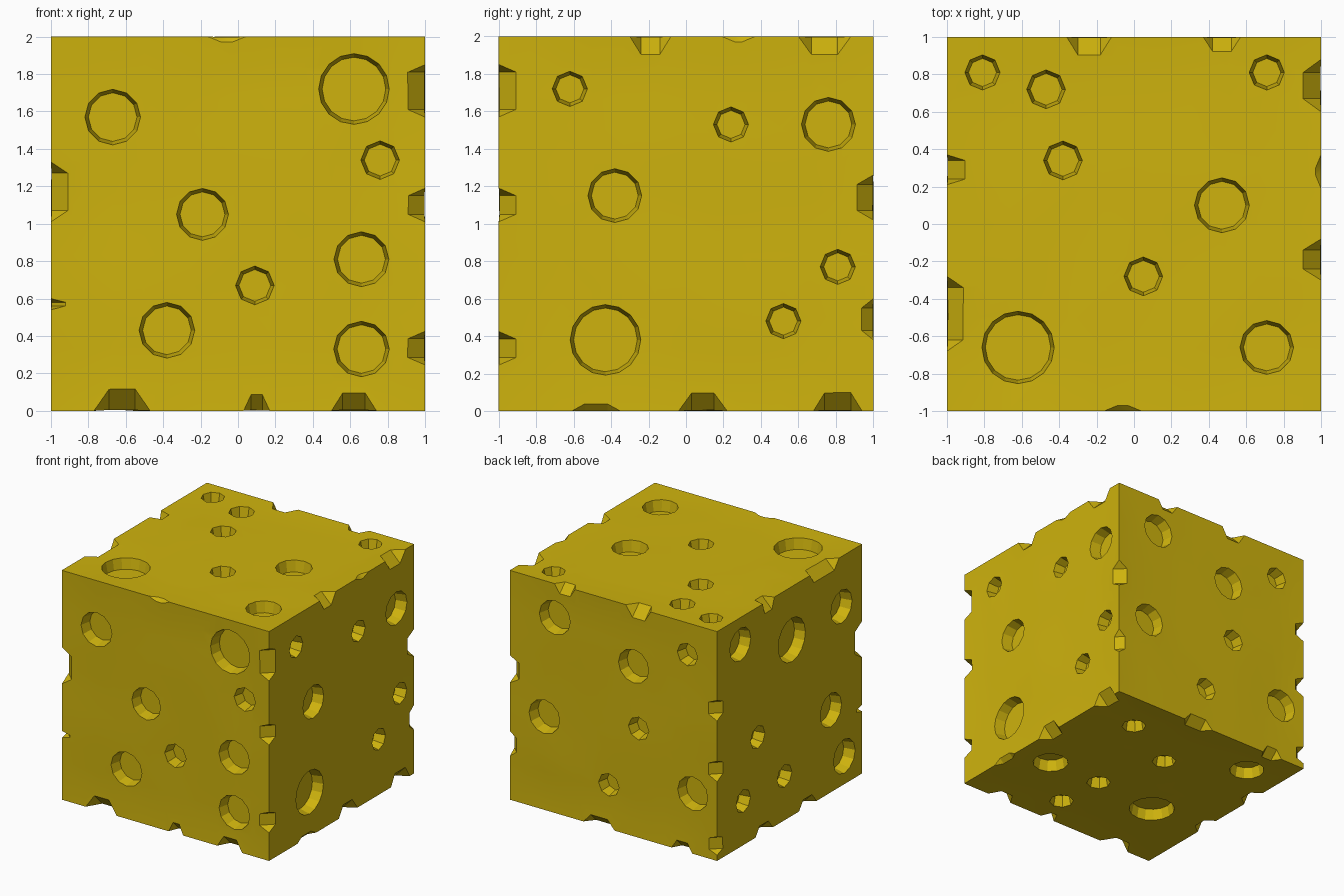
import bpy, bmesh
from mathutils import Vector, Matrix, noise

if "Cube" in bpy.data.objects:
    bpy.data.objects.remove(bpy.data.objects["Cube"])

# Round holes per face: (first coord, second coord, radius); order follows x, y, z without the face axis
HOLES = {
    (1, -1): [(-.67, 1.57, .15), (.62, 1.72, .19), (.76, 1.34, .105), (-.19, 1.05, .14),
              (.66, .81, .148), (.09, .67, .105), (-.38, .43, .15), (.66, .33, .15)],
    (0, 1): [(-.62, 1.72, .095), (.24, 1.53, .095), (.76, 1.53, .145), (-.38, 1.15, .145),
             (.81, .77, .095), (.52, .48, .095), (-.43, .38, .19)],
    (2, 1): [(-.81, .81, .095), (-.47, .72, .105), (.71, .81, .095), (-.38, .34, .105),
             (.47, .10, .148), (.05, -.28, .105), (-.62, -.66, .195), (.71, -.66, .145)],
    (1, 1): [(.57, 1.70, .15), (-.19, 1.48, .148), (-.71, 1.72, .1), (.67, .81, .148),
             (-.24, .95, .1), (.05, .38, .1), (-.76, .52, .148)],
    (0, -1): [(.67, 1.76, .145), (-.04, 1.53, .19), (-.72, 1.56, .145), (.43, .86, .1),
              (-.58, .71, .148), (.06, .38, .1), (.63, .38, .1), (-.76, .24, .148)],
    (2, -1): [(.53, .63, .1), (.67, -.28, .148), (-.04, .34, .1), (-.66, .67, .145),
              (.15, -.28, .1), (.19, -.71, .1), (-.47, -.33, .19)],
}

# Edge notches: axis along edge, two side signs, then (position, half floor, half mouth, depth)
NOTCHES = {
    (2, 1, -1): [(1.71, .1, .14, .095), (1.10, .05, .09, .095), (.335, .05, .09, .095)],
    (2, -1, -1): [(1.17, .1, .16, .095), (.57, .01, .03, .08)],
    (2, 1, 1): [(1.14, .07, .12, .09), (.49, .06, .11, .065)],
    (2, -1, 1): [(1.31, .05, .09, .09), (.78, .05, .09, .09), (.13, .05, .08, .08)],
    (0, -1, -1): [(-.62, .07, .15, .12), (.1, .03, .07, .09), (.62, .06, .12, .1)],
    (1, 1, -1): [(-.48, .06, .13, .04), (.09, .06, .13, .1), (.81, .07, .13, .1)],
    (0, -1, 1): [(-.06, .03, .1, .03)],
    (1, 1, 1): [(-.19, .05, .11, .1), (.28, .02, .09, .03), (.74, .07, .14, .1)],
    (0, 1, 1): [(-.24, .06, .12, .1), (.47, .05, .1, .08)],
    (1, -1, 1): [(.29, .05, .08, .1), (-.48, .14, .2, .09)],
    (0, 1, -1): [(.14, .08, .15, .08), (-.66, .05, .1, .08)],
    (1, -1, -1): [(.35, .06, .12, .08), (-.25, .06, .12, .08)],
}
MID = Vector((0, 0, 1))


def make_object(name, bm):
    mesh = bpy.data.meshes.new(name)
    bm.to_mesh(mesh)
    bm.free()
    ob = bpy.data.objects.new(name, mesh)
    bpy.context.collection.objects.link(ob)
    return ob


def add_hole(bm, axis, sign, a, b, r):
    n = Vector((0, 0, 0))
    n[axis] = sign
    pos = Vector((0, 0, 0))
    others = [i for i in range(3) if i != axis]
    pos[others[0]], pos[others[1]] = a, b
    pos[axis] = sign + MID[axis]
    sides = 8 if r < .12 else 12 if r < .17 else 16
    m = Matrix.Translation(pos - n * .025) @ n.to_track_quat('Z', 'Y').to_matrix().to_4x4()
    bmesh.ops.create_cone(bm, cap_ends=True, segments=sides, radius1=r - .02,
                          radius2=r + .01, depth=.15, matrix=m)


def add_notch(bm, axis, s1, s2, at, floor, mouth, d):
    i, j = [k for k in range(3) if k != axis]
    verts = []
    for u, v, half in ((1.5, -.5, floor), (-.5, 1.5, floor),
                       (.5, -1.5, 2 * mouth - floor), (-1.5, .5, 2 * mouth - floor)):
        for side in (-1, 1):
            p = Vector((0, 0, 0))
            p[axis] = at + side * half
            p[i] = MID[i] + s1 * (1 - u * d)
            p[j] = MID[j] + s2 * (1 - v * d)
            verts.append(bm.verts.new(p))
    bmesh.ops.convex_hull(bm, input=verts)


# Cheese block with faintly uneven faces
bm = bmesh.new()
bmesh.ops.create_cube(bm, size=2, matrix=Matrix.Translation(MID))
bmesh.ops.subdivide_edges(bm, edges=bm.edges[:], cuts=11, use_grid_fill=True)
for v in bm.verts:
    rel = v.co - MID
    on = [k for k in range(3) if abs(rel[k]) > .999]
    if len(on) == 1:
        dent = .006 * (1 + noise.noise(v.co * 2.5))
        v.co[on[0]] -= dent * (1 if rel[on[0]] > 0 else -1)
block = make_object("cheese_block", bm)

# Hole and notch cutters
bm = bmesh.new()
for (axis, sign), holes in HOLES.items():
    for h in holes:
        add_hole(bm, axis, sign, *h)
for (axis, s1, s2), notches in NOTCHES.items():
    for n in notches:
        add_notch(bm, axis, s1, s2, *n)
bmesh.ops.recalc_face_normals(bm, faces=bm.faces[:])
cutter = make_object("hole_cutters", bm)
cutter.hide_render = True

# Carve the block
mod = block.modifiers.new("holes", 'BOOLEAN')
mod.operation = 'DIFFERENCE'
mod.solver = 'EXACT'
mod.object = cutter
bpy.context.view_layer.objects.active = block
block.select_set(True)
bpy.ops.object.modifier_apply(modifier=mod.name)
bpy.data.objects.remove(cutter)
bpy.ops.object.shade_smooth_by_angle(angle=.35)

# Yellow cheese colour
mat = bpy.data.materials.new("cheese_yellow")
mat.diffuse_color = (.62, .45, .004, 1)
mat.use_nodes = True
mat.node_tree.nodes["Principled BSDF"].inputs["Base Color"].default_value = mat.diffuse_color
block.data.materials.clear()
block.data.materials.append(mat)
